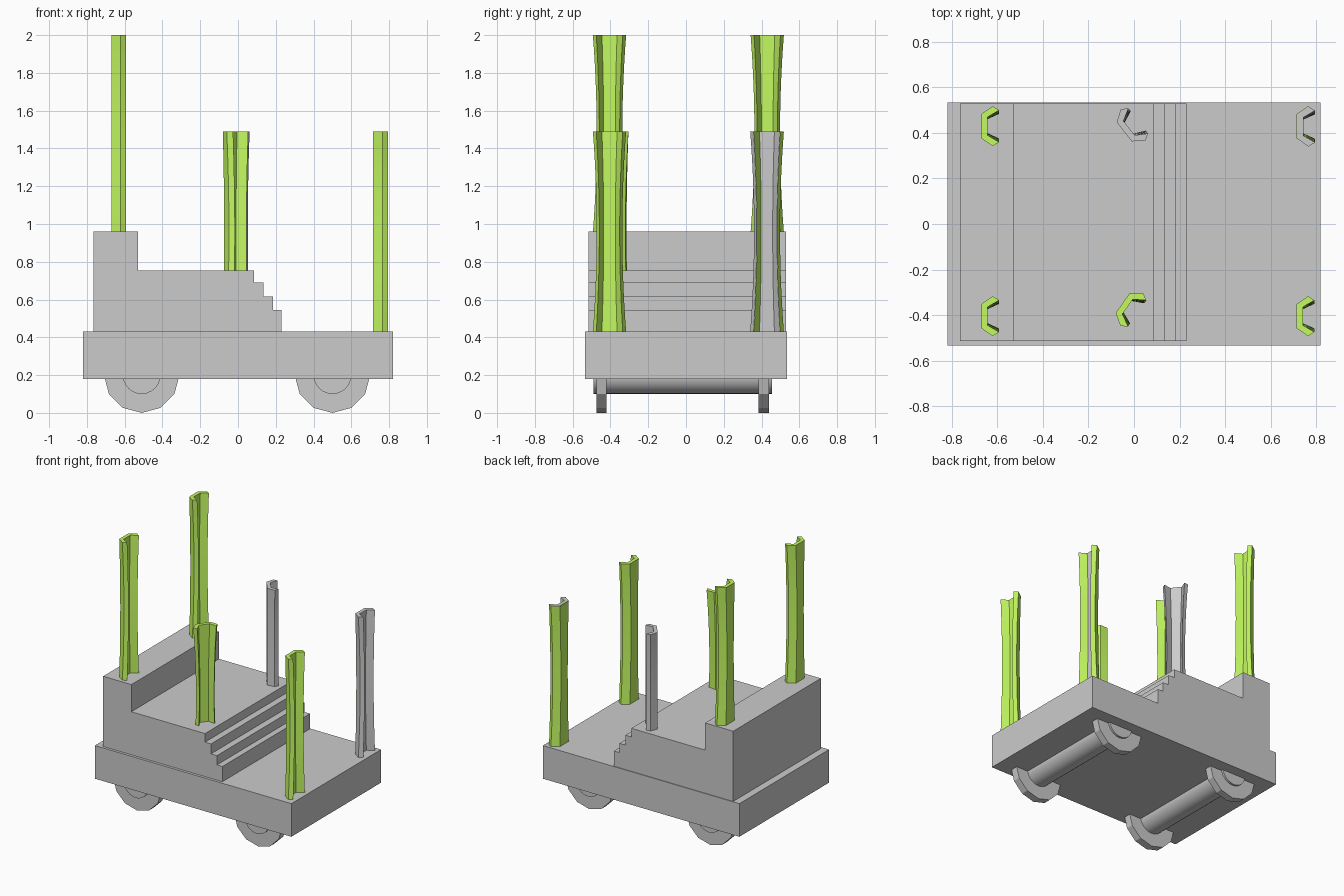
import bpy, bmesh
from math import radians, pi
from mathutils import Matrix

if "Cube" in bpy.data.objects:
    bpy.data.objects.remove(bpy.data.objects["Cube"])

green = bpy.data.materials.new("lime_green")
green.diffuse_color = (0.55, 0.95, 0.12, 1)
green.use_nodes = True
green.node_tree.nodes["Principled BSDF"].inputs["Base Color"].default_value = green.diffuse_color


def add_object(name, bm, mat=None, smooth=None):
    bmesh.ops.recalc_face_normals(bm, faces=bm.faces)
    me = bpy.data.meshes.new(name)
    bm.to_mesh(me)
    bm.free()
    ob = bpy.data.objects.new(name, me)
    bpy.context.collection.objects.link(ob)
    if mat:
        me.materials.append(mat)
    if smooth:
        bpy.ops.object.select_all(action='DESELECT')
        ob.select_set(True)
        bpy.context.view_layer.objects.active = ob
        bpy.ops.object.shade_smooth_by_angle(angle=radians(smooth))
    return ob


def loft(bm, rings):
    """Skin a list of closed rings and cap both ends."""
    rows = [[bm.verts.new(p) for p in ring] for ring in rings]
    n = len(rows[0])
    for a, b in zip(rows, rows[1:]):
        for i in range(n):
            j = (i + 1) % n
            bm.faces.new((a[i], a[j], b[j], b[i]))
    bm.faces.new(rows[0])
    bm.faces.new(rows[-1])


def extrude_xz(name, profile, y0, y1):
    bm = bmesh.new()
    loft(bm, [[(x, y, z) for x, z in profile] for y in (y0, y1)])
    return add_object(name, bm)


def cylinder_y(name, x, z, r, y0, y1, sides, smooth=None):
    bm = bmesh.new()
    m = Matrix.Translation((x, (y0 + y1) / 2, z)) @ Matrix.Rotation(pi / 2, 4, 'X')
    bmesh.ops.create_cone(bm, cap_ends=True, segments=sides, radius1=r,
                          radius2=r, depth=y1 - y0, matrix=m)
    return add_object(name, bm, smooth=smooth)


# Base deck
extrude_xz("base_deck", [(-.82, .18), (.82, .18), (.82, .43), (-.82, .43)], -.535, .535)

# Raised platform with seat block and steps
extrude_xz("stepped_platform", [
    (-.765, .43), (.23, .43), (.23, .545), (.185, .545), (.185, .615),
    (.135, .615), (.135, .69), (.085, .69), (.085, .755), (-.53, .755),
    (-.53, .96), (-.765, .96)], -.515, .53)

# Axles and wheels
for label, x in (("left", -.51), ("right", .5)):
    cylinder_y(label + "_axle", x, .2, .1, -.49, .455, 24, 40)
    cylinder_y(label + "_front_wheel", x, .2, .2, -.475, -.42, 12)
    cylinder_y(label + "_back_wheel", x, .2, .2, .385, .44, 12)

# Posts: channel section whose width flares towards both ends
HALF = [(0, .053), (.05, .088), (.078, .07), (.027, .04)]
SECTION = HALF + [(x, -y) for x, y in reversed(HALF)]


def post(name, x, y, z, height, turn=0, mat=green):
    levels = 14
    rings = []
    for i in range(levels + 1):
        t = i / levels
        s = .77 + .23 * (2 * t - 1) ** 2
        rings.append([(px, py * s, height * t) for px, py in SECTION])
    bm = bmesh.new()
    loft(bm, rings)
    bm.transform(Matrix.Translation((x, y, z)) @ Matrix.Rotation(radians(turn), 4, 'Z'))
    return add_object(name, bm, mat, 25)


post("left_back_post", -.671, .43, .955, 1.045)
post("left_front_post", -.671, -.405, .955, 1.045)
post("right_front_post", .715, -.405, .43, 1.06)
post("right_back_post", .715, .43, .43, 1.058)
# Grey twin sits almost exactly on the green back post
post("right_back_post_liner", .717, .428, .43, 1.06, mat=None)
# Middle posts are turned and pass down through the platform
post("middle_front_post", -.05, -.348, .43, 1.06, -35)
post("middle_back_post", -.043, .405, .43, 1.06, 38, None)
